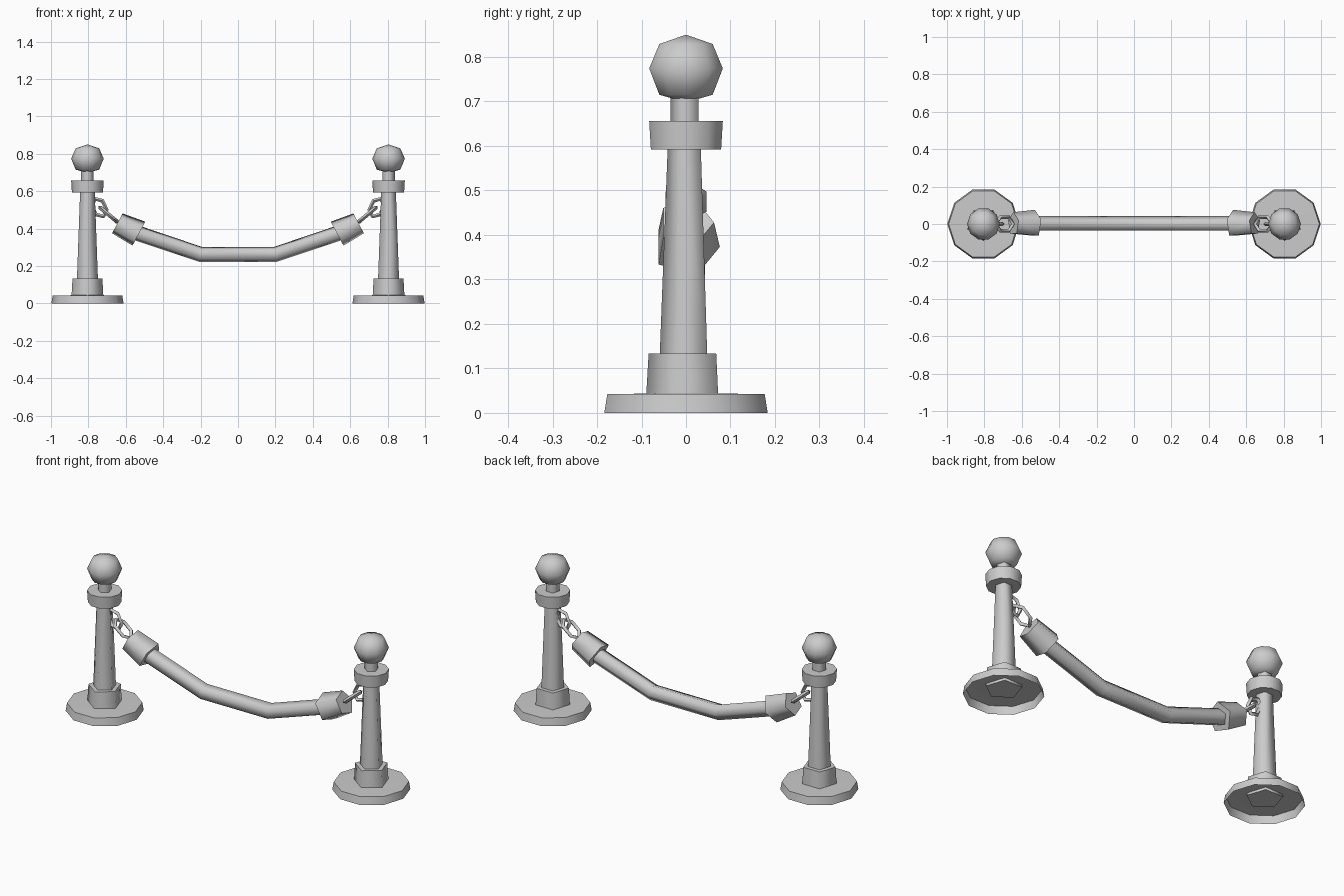
import bpy, bmesh, math
from mathutils import Vector

if "Cube" in bpy.data.objects:
    bpy.data.objects.remove(bpy.data.objects["Cube"])

POST_X = -0.805
Y = Vector((0, 1, 0))


def loft(name, rings, n, start=0.0, caps=(True, True), mirror=True, closed=False):
    """Skin n-sided rings, each given as (centre, radius_u, radius_v, u, v)."""
    bm = bmesh.new()
    loops = []
    for c, ru, rv, u, v in rings:
        angles = [start + 2 * math.pi * i / n for i in range(n)]
        loops.append([bm.verts.new(Vector(c) + u * ru * math.cos(a) + v * rv * math.sin(a))
                      for a in angles])
    pairs = list(zip(loops, loops[1:]))
    if closed:
        pairs.append((loops[-1], loops[0]))
    for a, b in pairs:
        for i in range(n):
            j = (i + 1) % n
            bm.faces.new((a[i], a[j], b[j], b[i]))
    if caps[0] and not closed:
        bm.faces.new(loops[0][::-1])
    if caps[1] and not closed:
        bm.faces.new(loops[-1])
    bmesh.ops.remove_doubles(bm, verts=bm.verts, dist=1e-5)
    bmesh.ops.recalc_face_normals(bm, faces=bm.faces)
    me = bpy.data.meshes.new(name)
    bm.to_mesh(me)
    bm.free()
    ob = bpy.data.objects.new(name, me)
    bpy.context.collection.objects.link(ob)
    bpy.ops.object.select_all(action='DESELECT')
    ob.select_set(True)
    bpy.context.view_layer.objects.active = ob
    bpy.ops.object.shade_smooth_by_angle(angle=math.radians(74))
    if mirror:
        pivot = ob.modifiers.new("mirror", 'MIRROR')
        pivot.use_mirror_merge = False
    return ob


def turned(name, profile, n, start=0.0, caps=(True, True)):
    """Post part from a (radius, z) profile."""
    rings = [((POST_X, 0, z), r, r, Vector((1, 0, 0)), Y) for r, z in profile]
    return loft(name, rings, n, start, caps)


def tube(name, stations, n, **kw):
    """Pentagonal tube in the xz plane from (x, z, radius, slope angle)."""
    rings = []
    for x, z, r, deg in stations:
        a = math.radians(deg)
        rings.append(((x, 0, z), r, r, Y, Vector((-math.sin(a), 0, math.cos(a)))))
    return loft(name, rings, n, **kw)


def link(name, x, z, deg, long_r, wide_r, upright, thick=0.011, n=6):
    """Chain link lengthwise along the slope, upright or lying across y."""
    a = math.radians(deg)
    along = Vector((math.cos(a), 0, math.sin(a)))
    up = Vector((-math.sin(a), 0, math.cos(a)))
    across, normal = (up, Y) if upright else (Y, up)
    rings = []
    for i in range(n):
        t = 2 * math.pi * i / n
        out = along * math.cos(t) + across * math.sin(t)
        c = Vector((x, 0, z)) + along * long_r * math.cos(t) + across * wide_r * math.sin(t)
        rings.append((c, thick, thick, out, normal))
    return loft(name, rings, 4, closed=True)


# Posts: decagonal base, ring and ball; pentagonal shaft parts pointing to the front
P = -math.pi / 2
turned("base", [(0.193, 0), (0.186, 0.042), (0, 0.045)], 10, caps=(False, False))
turned("foot_collar", [(0.09, 0.03), (0.084, 0.133)], 5, P)
turned("shaft", [(0.059, 0.13), (0.041, 0.60)], 5, P)
turned("top_ring", [(0.083, 0.592), (0.087, 0.656)], 10)
turned("neck", [(0.035, 0.65), (0.035, 0.72)], 5, P)
turned("ball", [(0, 0.698), (0.063, 0.715), (0.087, 0.774), (0.063, 0.829), (0, 0.85)], 10,
       caps=(False, False))

# Sagging rope
tube("rope", [(-0.56, 0.383, 0.043, -19), (-0.2, 0.262, 0.043, -9),
              (0.2, 0.262, 0.043, 9), (0.56, 0.383, 0.043, 19)], 5, mirror=False)

# Rope end caps
tube("rope_end_cap", [(-0.645, 0.428, 0.063, -28), (-0.53, 0.373, 0.076, -28)], 5)

# Chain links
link("post_link", -0.742, 0.512, -65, 0.052, 0.036, True)
link("rope_link", -0.692, 0.475, -40, 0.06, 0.042, False)
